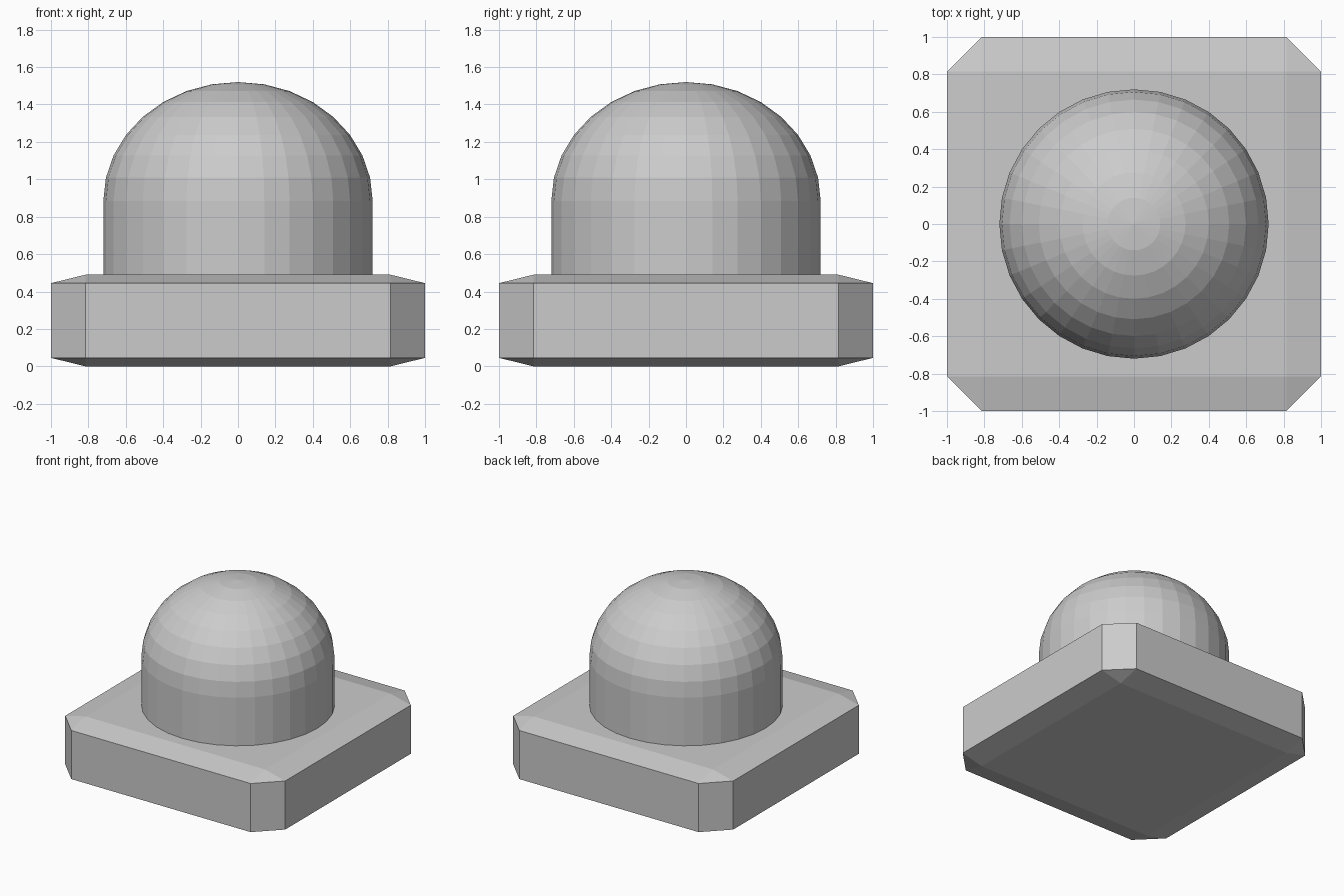
import bpy, bmesh
from mathutils import Matrix

if "Cube" in bpy.data.objects:
    bpy.data.objects.remove(bpy.data.objects["Cube"])

BASE_H = 0.49
RADIUS, SIDES = 0.72, 32
DOME_Z, TOP_Z = 0.885, 1.52


def add_object(name, bm):
    mesh = bpy.data.meshes.new(name)
    bm.to_mesh(mesh)
    bm.free()
    obj = bpy.data.objects.new(name, mesh)
    bpy.context.collection.objects.link(obj)
    return obj


# Base plate: chamfered cube flattened so its chamfers get shallow top and bottom
bm = bmesh.new()
bmesh.ops.create_cube(bm, size=2)
bmesh.ops.bevel(bm, geom=bm.edges[:], offset=0.185, offset_type='OFFSET',
                segments=1, profile=0.5, affect='EDGES')
bm.transform(Matrix.Translation((0, 0, BASE_H / 2)) @ Matrix.Diagonal((1, 1, BASE_H / 2, 1)))
add_object("base_plate", bm)

# Domed button: upper half of a sphere with its rim extruded down into the base
bm = bmesh.new()
bmesh.ops.create_uvsphere(bm, u_segments=SIDES, v_segments=SIDES // 2, radius=1)
bmesh.ops.delete(bm, geom=[v for v in bm.verts if v.co.z < -0.01], context='VERTS')
bm.transform(Matrix.Translation((0, 0, DOME_Z)) @ Matrix.Diagonal((RADIUS, RADIUS, TOP_Z - DOME_Z, 1)))
rim = [e for e in bm.edges if e.is_boundary]
skirt = bmesh.ops.extrude_edge_only(bm, edges=rim)["geom"]
for v in skirt:
    if isinstance(v, bmesh.types.BMVert):
        v.co.z = BASE_H - 0.04
bmesh.ops.holes_fill(bm, edges=[e for e in bm.edges if e.is_boundary], sides=0)
bmesh.ops.recalc_face_normals(bm, faces=bm.faces[:])
add_object("domed_button", bm)
